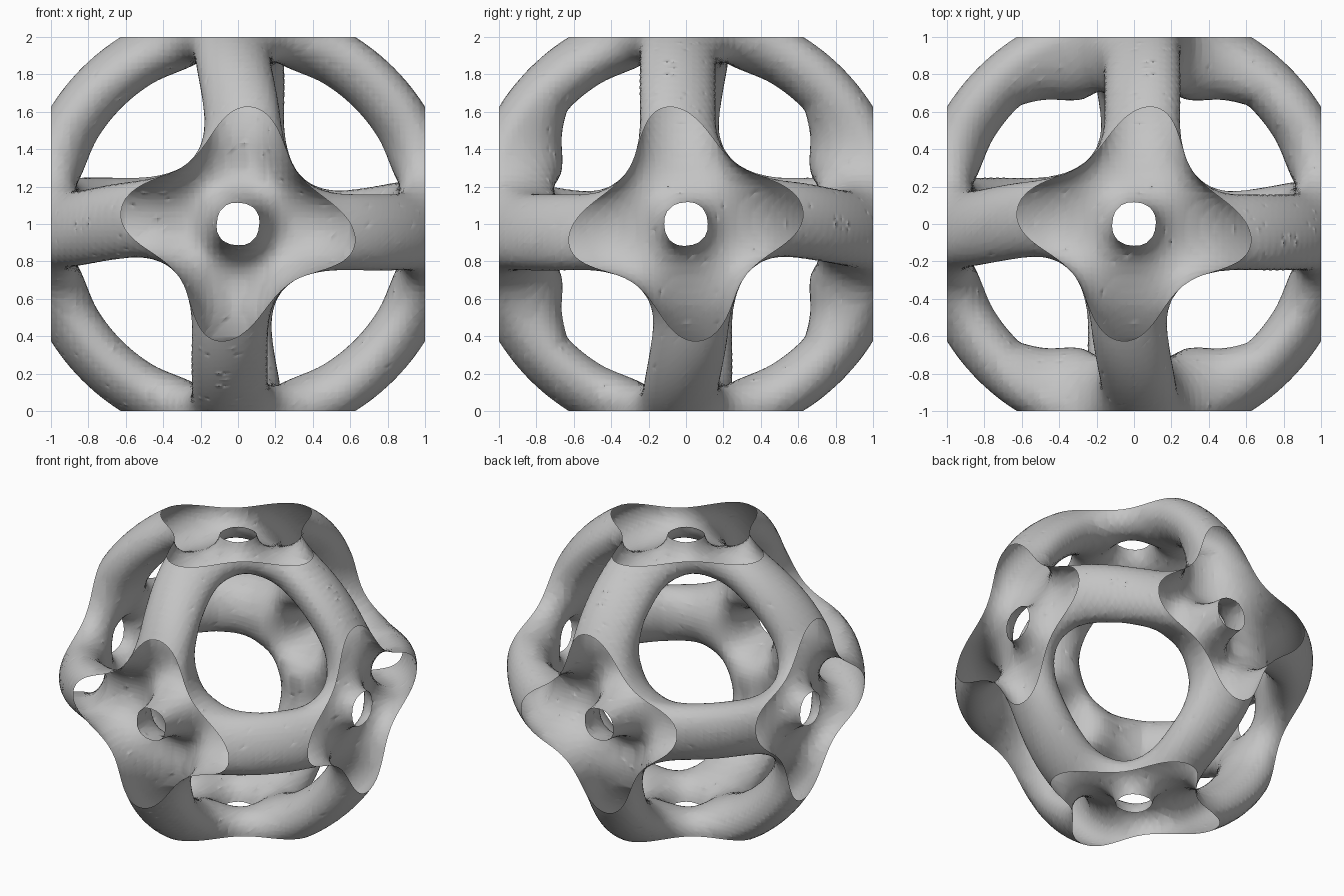
import bpy
import bmesh
from math import hypot
from mathutils import Vector

cube = bpy.data.objects.get("Cube")
if cube:
    bpy.data.objects.remove(cube, do_unlink=True)

RING_RADIUS = 1.03      # centre line of each ring tube
TUBE_RADIAL = 0.15      # tube half thickness towards the centre
TUBE_AXIAL = 0.20       # tube half thickness across the ring
NODE_DEPTH = 0.18       # extra inward thickness at the front and back nodes
TWIST = 0.11            # sideways swirl of the rings around each node
RING_BLEND = 0.34       # fillet where two rings cross
HOLE_RADIUS = 0.10
HOLE_BLEND = 0.32
STEPS = 60              # grid cells along each side


def soft_min(a, b, k):
    h = max(k - abs(a - b), 0) / k
    return min(a, b) - h * h * k / 4


def ring(a, b, axial, depth_axis):
    """Flattened ring tube in the a-b plane, deeper towards one axis."""
    radius = hypot(a, b)
    half = TUBE_RADIAL
    if 0 < radius < RING_RADIUS:
        half += NODE_DEPTH * max(abs(depth_axis) / radius - 0.72, 0) / 0.28
    return (hypot((radius - RING_RADIUS) / half, axial / TUBE_AXIAL) - 1) * 0.17


def swirl(a, b):
    """Sideways offset that grows near the node on the b axis."""
    return TWIST * a * b ** 4


def field(p):
    """Negative inside three crossing rings, pierced along the axes."""
    x, y, z = p
    flat = ring(x, y, z + swirl(x, y) - swirl(y, x), y)
    side = ring(y, z, x - swirl(z, y) - swirl(y, z), y)
    front = ring(z, x, y + swirl(z, x) + swirl(x, z), 0)
    d = soft_min(soft_min(flat, side, RING_BLEND), front, RING_BLEND)
    for r in (hypot(x, y), hypot(y, z), hypot(z, x)):
        d = -soft_min(-d, r - HOLE_RADIUS, HOLE_BLEND)
    return d


# Sample the bounding cube on a grid
size = STEPS + 1
points, values = [], []
for i in range(size):
    for j in range(size):
        for k in range(size):
            p = Vector((i, j, k)) * 2 / STEPS - Vector((1, 1, 1))
            points.append(p)
            values.append(field(p))

# Six tetrahedra around the diagonal of each cell
tets = [(0, a, a | b, 7) for a in (1, 2, 4) for b in (1, 2, 4) if a != b]
offsets = [(c & 1) * size * size + (c >> 1 & 1) * size + (c >> 2) for c in range(8)]

bm = bmesh.new()
edge_verts = {}


def crossing(a, b):
    """Shared vertex where the surface crosses a grid edge."""
    key = (min(a, b), max(a, b))
    if key not in edge_verts:
        a, b = key
        t = values[a] / (values[a] - values[b])
        t = min(max(t, 0.02), 0.98)
        edge_verts[key] = bm.verts.new(points[a].lerp(points[b], t))
    return edge_verts[key]


def add_patch(corners):
    """Surface piece inside one tetrahedron, facing outwards."""
    inner = [c for c in corners if values[c] < 0]
    outer = [c for c in corners if values[c] >= 0]
    if not inner or not outer:
        return
    if len(inner) == 2:
        (a, b), (c, d) = inner, outer
        loop = [crossing(a, c), crossing(a, d), crossing(b, d), crossing(b, c)]
    else:
        loop = [crossing(a, b) for a in inner for b in outer]
    face = bm.faces.new(loop)
    face.smooth = True
    face.normal_update()
    outward = (sum((points[c] for c in outer), Vector()) / len(outer)
               - sum((points[c] for c in inner), Vector()) / len(inner))
    if face.normal.dot(outward) < 0:
        face.normal_flip()


for i in range(STEPS):
    for j in range(STEPS):
        for k in range(STEPS):
            base = (i * size + j) * size + k
            cell = [base + o for o in offsets]
            inside = sum(values[c] < 0 for c in cell)
            if 0 < inside < 8:
                for tet in tets:
                    add_patch([cell[c] for c in tet])

mesh = bpy.data.meshes.new("lattice_shell")
bm.to_mesh(mesh)
bm.free()

# One plain grey for the whole shell
grey = bpy.data.materials.new("light_grey")
grey.use_nodes = True
colour = (0.55, 0.55, 0.55, 1)
grey.diffuse_color = colour
grey.node_tree.nodes["Principled BSDF"].inputs["Base Color"].default_value = colour
mesh.materials.append(grey)

# Open shell standing on the ground
shell = bpy.data.objects.new("lattice_shell", mesh)
shell.location.z = 1
bpy.context.collection.objects.link(shell)
